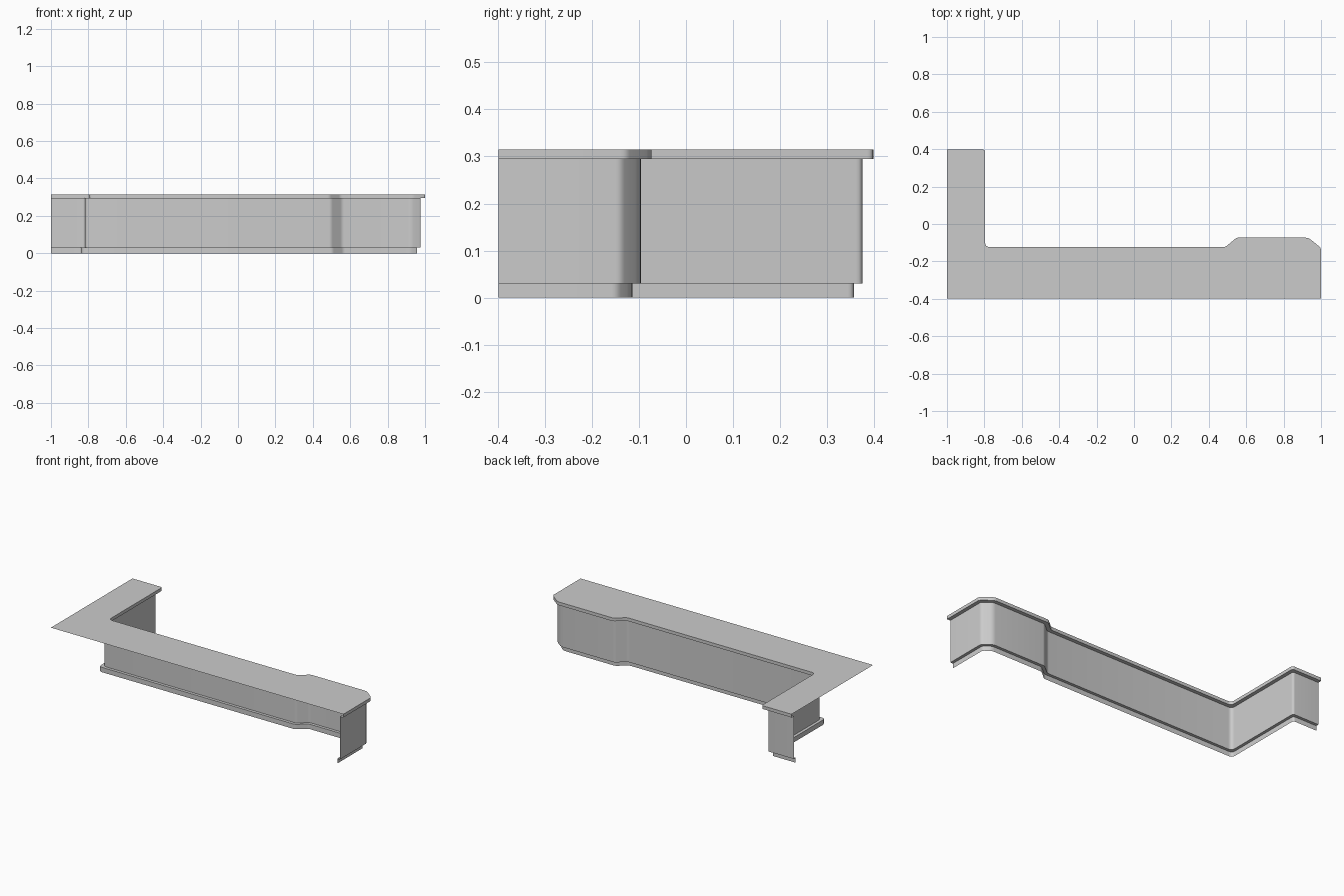
import bpy, bmesh, math
from mathutils import Vector

if "Cube" in bpy.data.objects:
    bpy.data.objects.remove(bpy.data.objects["Cube"])

# Outer edge of the worktop: (x, y, corner rounding length)
PATH = [(-1.0, 0.398, 0), (-0.796, 0.398, 0.014), (-0.796, -0.123, 0.024),
        (0.489, -0.123, 0.012), (0.548, -0.073, 0.012), (0.932, -0.073, 0.018),
        (0.999, -0.127, 0.012), (0.999, -0.398, 0)]
STEPS = 4


def outline(inset):
    """Mitre the path inwards, then round its corners."""
    p = [Vector(c[:2]) for c in PATH]
    dirs = [(b - a).normalized() for a, b in zip(p, p[1:])]
    norms = [Vector((d.y, -d.x)) for d in dirs]
    pts = [p[0] + norms[0] * inset]
    for i in range(1, len(p) - 1):
        m = norms[i - 1] + norms[i]
        pts.append(p[i] + m * (2 * inset / m.length_squared))
    pts.append(p[-1] + norms[-1] * inset)
    out = [pts[0]]
    for i in range(1, len(pts) - 1):
        r = PATH[i][2]
        a, c, b = pts[i] - dirs[i - 1] * r, pts[i], pts[i] + dirs[i] * r
        for k in range(STEPS + 1):
            t = k / STEPS
            out.append(a * (1 - t) ** 2 + c * 2 * t * (1 - t) + b * t * t)
    return out + [pts[-1]]


def build(name, levels, cap=False):
    """Skin a strip through (inset, z) levels, optionally with a flat top."""
    bm = bmesh.new()
    rows = [[bm.verts.new((v.x, v.y, z)) for v in outline(inset)] for inset, z in levels]
    for hi, lo in zip(rows, rows[1:]):
        for i in range(len(hi) - 1):
            bm.faces.new((hi[i], hi[i + 1], lo[i + 1], lo[i]))
    if cap:
        corner = bm.verts.new((-1.0, -0.398, levels[0][1]))
        bm.faces.new(list(reversed(rows[0])) + [corner])
    me = bpy.data.meshes.new(name)
    bm.to_mesh(me)
    bm.free()
    ob = bpy.data.objects.new(name, me)
    bpy.context.collection.objects.link(ob)
    bpy.ops.object.select_all(action='DESELECT')
    ob.select_set(True)
    bpy.context.view_layer.objects.active = ob
    bpy.ops.object.shade_smooth_by_angle(angle=math.radians(40))


LIP, BODY, BASE = 0.0, 0.023, 0.041
# Worktop with its lip and the underside of the overhang
build("worktop", [(LIP, 0.315), (LIP, 0.295), (BODY, 0.295)], cap=True)
# Cabinet wall with the ledge above the plinth
build("cabinet_wall", [(BODY, 0.295), (BODY, 0.03), (BASE, 0.03)])
# Recessed plinth
build("plinth", [(BASE, 0.03), (BASE, 0.0)])
